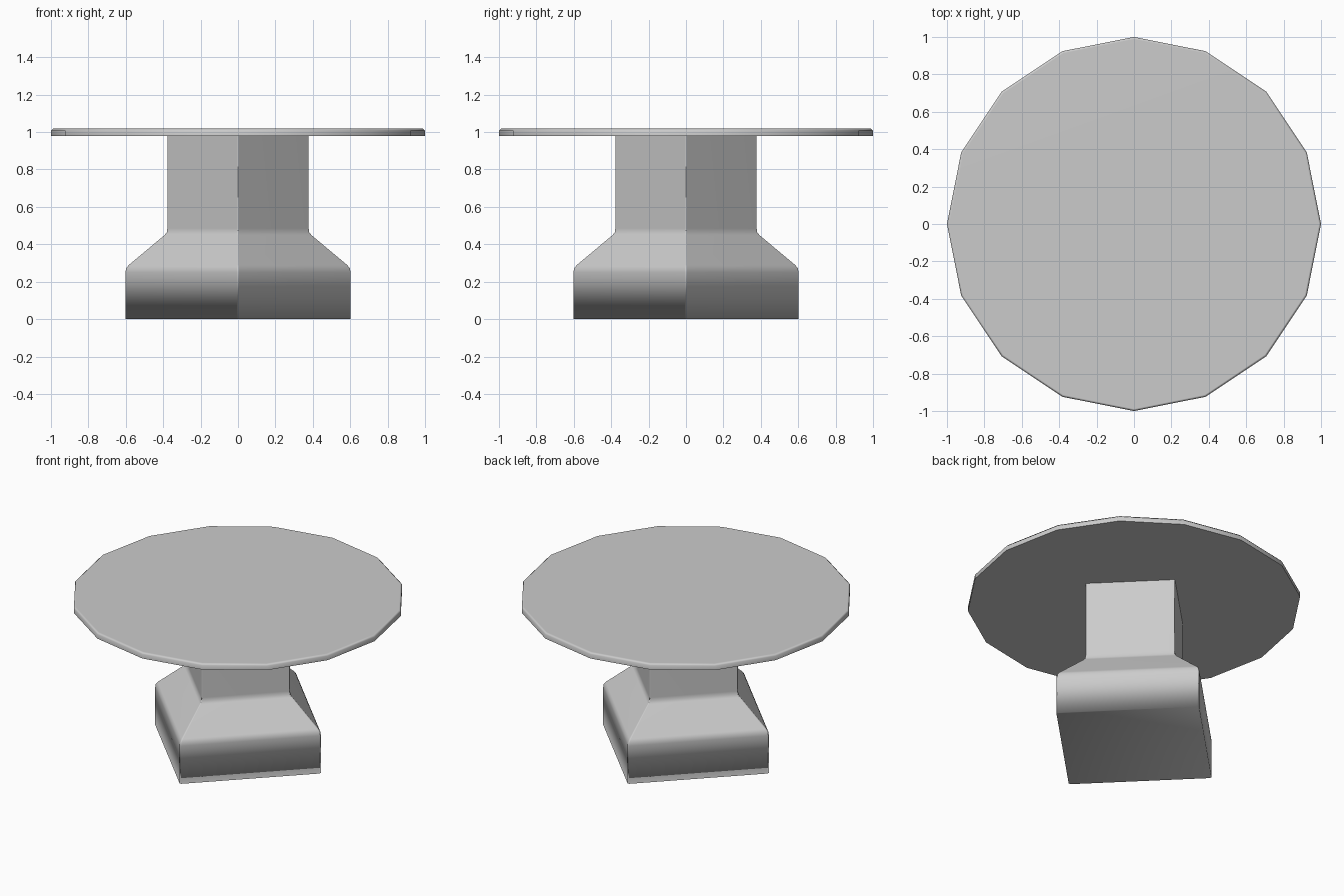
import bpy
import bmesh
from math import cos, sin, pi, radians

if "Cube" in bpy.data.objects:
    bpy.data.objects.remove(bpy.data.objects["Cube"])

# One plain grey for the whole table
GREY = (0.6, 0.6, 0.6, 1.0)
grey = bpy.data.materials.new("plain_grey")
grey.use_nodes = True
grey.diffuse_color = GREY
grey.node_tree.nodes["Principled BSDF"].inputs["Base Color"].default_value = GREY


def stacked_rings(name, angles, profile, sharp_angle, cap_top):
    """Skin a (radius, height) profile over a polygon given by its angles."""
    bm = bmesh.new()
    rings = [[bm.verts.new((r * cos(a), r * sin(a), z)) for a in angles]
             for r, z in profile]
    n = len(angles)
    for low, high in zip(rings, rings[1:]):
        for i in range(n):
            j = (i + 1) % n
            bm.faces.new((low[i], low[j], high[j], high[i]))
    bm.faces.new(rings[0][::-1])
    if cap_top:
        bm.faces.new(rings[-1])
    for face in bm.faces:
        face.smooth = True
    mesh = bpy.data.meshes.new(name)
    bm.to_mesh(mesh)
    bm.free()
    mesh.set_sharp_from_angle(angle=radians(sharp_angle))
    mesh.materials.append(grey)
    obj = bpy.data.objects.new(name, mesh)
    bpy.context.collection.objects.link(obj)
    # Large faces keep their flat shading, bevels blend between them
    weighted = obj.modifiers.new("weighted_normals", "WEIGHTED_NORMAL")
    weighted.keep_sharp = True
    return obj


# Sixteen-sided table top with a softened upper rim
top_angles = [i * pi / 8 for i in range(16)]
stacked_rings("table_top", top_angles,
              [(1.0, 0.98), (1.0, 1.008), (0.988, 1.02)], 50, True)

# Square pedestal set cornerwise, its corners slightly chamfered
corner = radians(0.6)
base_angles = [i * pi / 2 + d for i in range(4) for d in (-corner, corner)]
stacked_rings("pedestal", base_angles,
              [(0.602, 0.0), (0.602, 0.25), (0.598, 0.272), (0.583, 0.29),
               (0.395, 0.447), (0.381, 0.463), (0.378, 0.485), (0.378, 0.98)],
              120, False)
